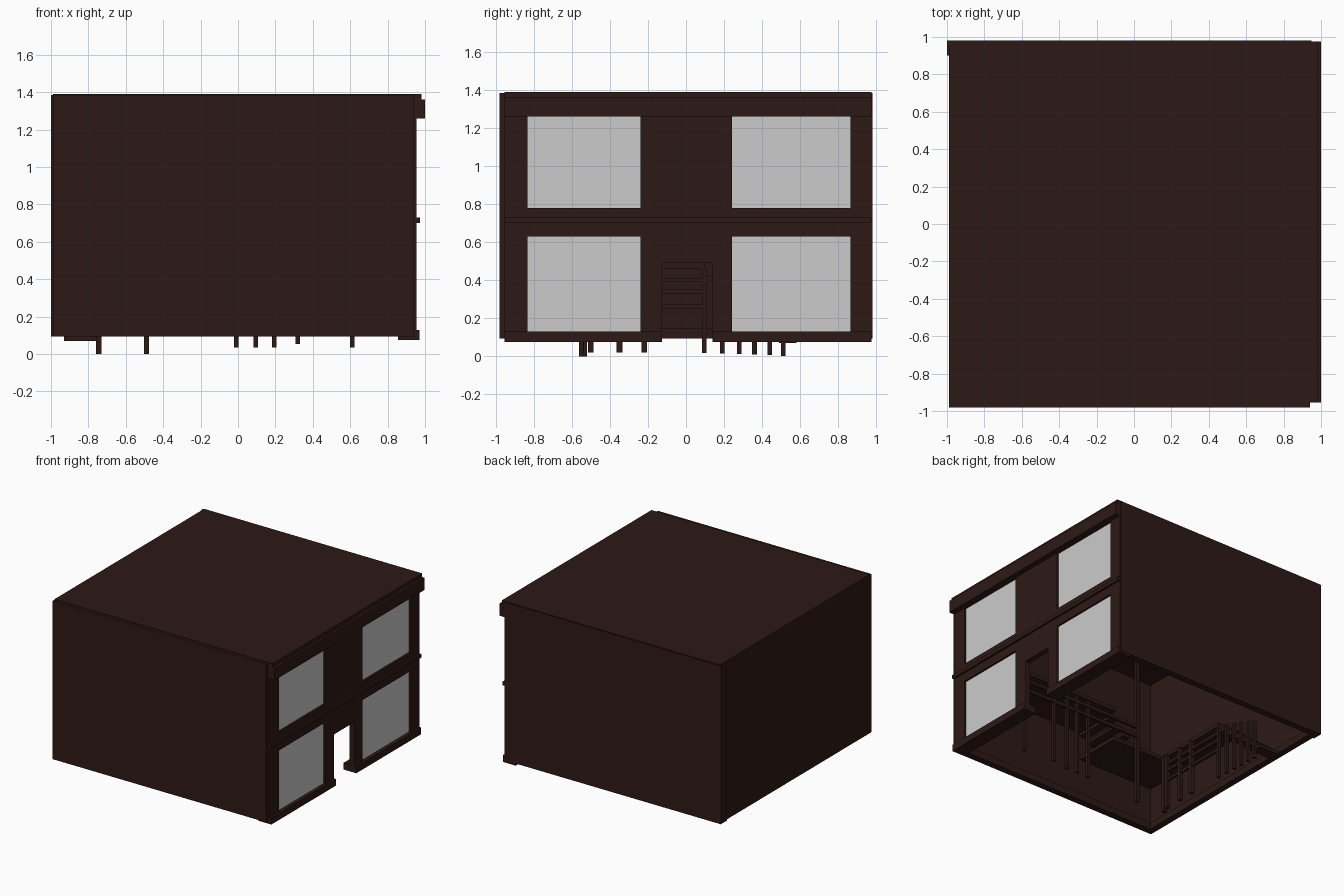
import bpy

wood = bpy.data.materials.new("dark_wood")
wood.diffuse_color = (0.026, 0.010, 0.008, 1)
glass = bpy.data.materials.new("window_glass")
glass.diffuse_color = (0.58, 0.58, 0.58, 1)


def box(name, x, y, z, mat=wood):
    """Box spanning the (min, max) pairs given for each axis."""
    bpy.ops.mesh.primitive_cube_add(size=1)
    ob = bpy.context.object
    ob.name = name
    ob.location = [(a + b) / 2 for a, b in (x, y, z)]
    ob.scale = [b - a for a, b in (x, y, z)]
    ob.data.materials.append(mat)
    return ob


def post(name, x, y, z0, z1, w=0.024):
    return box(name, (x - w / 2, x + w / 2), (y - w / 2, y + w / 2), (z0, z1))


# Plain outer walls and flat roof; the underside stays open
box("front_wall", (-0.988, 0.94), (-0.98, -0.95), (0.095, 1.385))
box("back_wall", (-1.0, 0.95), (0.95, 0.98), (0.095, 1.385))
box("left_wall", (-0.988, -0.96), (-0.95, 0.95), (0.095, 1.385))
box("left_corner_trim", (-1.0, -0.96), (0.90, 0.98), (0.095, 1.34))
box("roof", (-0.988, 0.98), (-0.955, 0.975), (1.355, 1.39))

# Skirting inside the walls
box("front_skirting", (-0.96, 0.91), (-0.95, -0.925), (0.095, 0.15))
box("back_skirting", (-0.96, 0.91), (0.925, 0.95), (0.095, 0.15))
box("left_skirting", (-0.96, -0.935), (-0.925, 0.925), (0.095, 0.15))

# Facade, divided around four windows and the doorway
FX = (0.91, 0.955)
win_y = [(-0.833, -0.24), (0.243, 0.865)]
win_z = [(0.13, 0.63), (0.78, 1.26)]
door_y = (-0.125, 0.14)
box("facade_top_band", FX, (-0.955, 0.975), (1.26, 1.36))
box("facade_middle_band", FX, (-0.955, 0.975), (0.63, 0.78))
box("facade_upper_pier", FX, (-0.24, 0.243), (0.78, 1.26))
box("facade_door_head", FX, door_y, (0.49, 0.63))
for y in ((-0.24, door_y[0]), (door_y[1], 0.243)):
    box("facade_door_pier", FX, y, (0.13, 0.63))
for y in ((-0.955, -0.833), (0.865, 0.975)):
    for z in win_z:
        box("facade_corner_pier", FX, y, z)
for y in win_y:
    for z in win_z:
        box("window_pane", (0.93, 0.94), y, z, glass)

# Projecting facade mouldings
box("cornice", (0.94, 1.0), (-0.955, 0.975), (1.26, 1.36))
box("string_course", (0.94, 0.972), (-0.955, 0.975), (0.70, 0.73))
for y in ((-0.955, door_y[0]), (door_y[1], 0.975)):
    box("plinth", (0.855, 0.97), y, (0.075, 0.13))

# Gallery along the front wall, with its edge beams and posts
box("gallery_floor", (-0.27, 0.91), (-0.95, -0.53), (0.69, 0.72))
for z in (0.55, 0.63):
    box("gallery_beam", (-0.49, 0.91), (-0.56, -0.535), (z, z + 0.025))
for x, z0 in ((-0.01, 0.035), (0.095, 0.035), (0.195, 0.035),
              (0.32, 0.055), (0.61, 0.035)):
    post("gallery_post", x, -0.55, z0, 0.69)
post("tall_post", -0.49, -0.55, 0.0, 1.355, 0.026)

# Lower stair flight along the left wall, rising towards the front
SX = (-0.93, -0.74)
for i in range(6):
    y1 = 0.58 - i * 0.08
    z = 0.07 + i * 0.065
    box("stair_tread", SX, (y1 - 0.09, y1), (z, z + 0.025))
    box("stair_riser", SX, (y1 - 0.09, y1 - 0.08), (z, z + 0.07))
for i, y in enumerate((0.51, 0.44, 0.36, 0.28, 0.19, 0.095)):
    post("stair_post", -0.745, y, 0.003 + 0.003 * i, 0.32 + 0.028 * i)

# L-shaped landing on posts, with side rails
box("landing", (-0.96, -0.74), (-0.95, 0.10), (0.46, 0.49))
box("landing_return", (-0.74, -0.27), (-0.95, -0.56), (0.46, 0.49))
for y, z0 in ((-0.535, 0.0), (-0.50, 0.02), (-0.35, 0.02), (-0.22, 0.02)):
    post("landing_post", -0.745, y, z0, 0.47, 0.03)
for z in (0.25, 0.33, 0.39):
    box("landing_rail", (-0.757, -0.735), (-0.55, 0.09), (z, z + 0.022))

# Short flight from the landing up to the gallery
for i in range(4):
    x0 = -0.53 + i * 0.065
    z = 0.51 + i * 0.05
    box("upper_tread", (x0, x0 + 0.07), (-0.95, -0.60), (z, z + 0.025))
